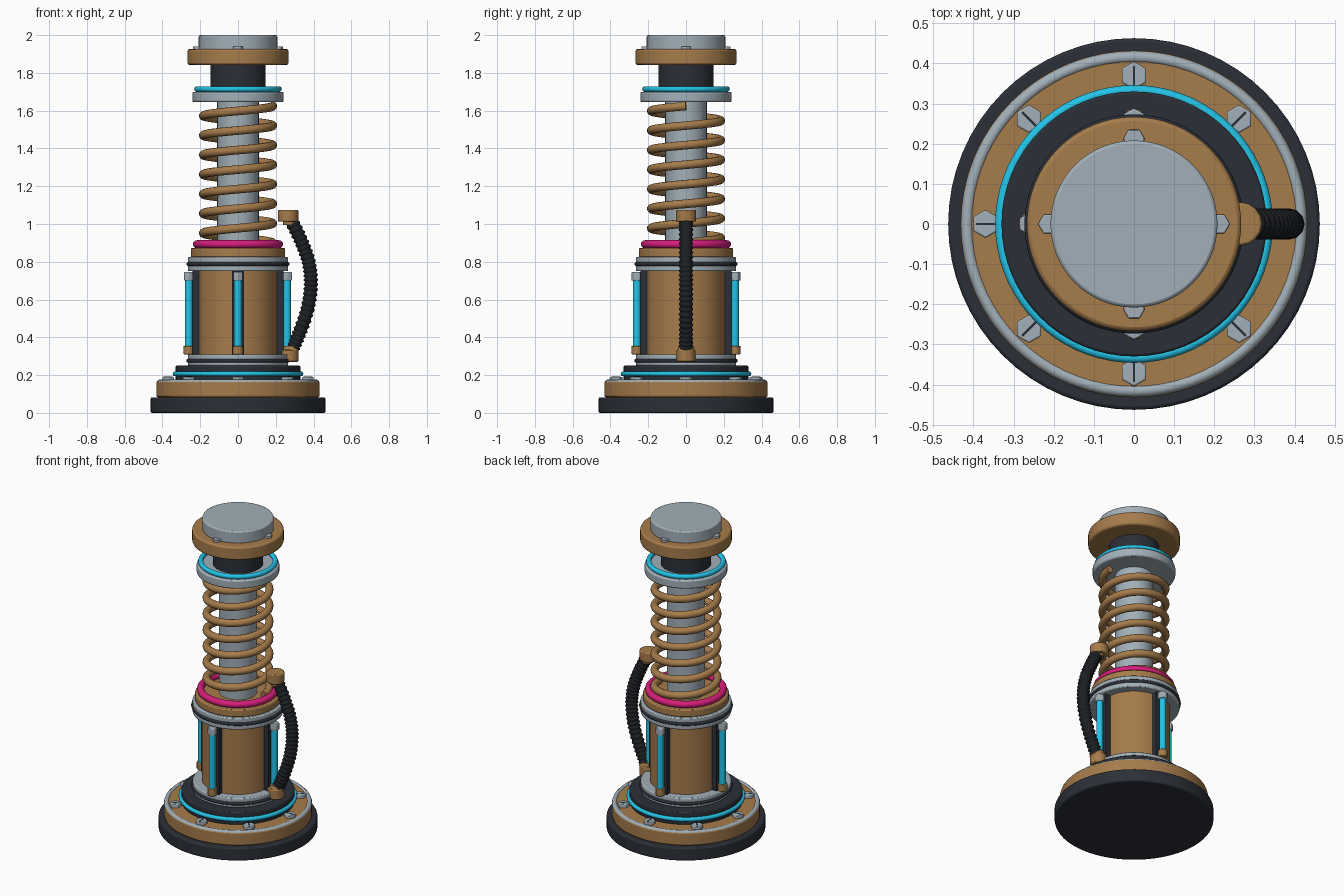
import bpy
from math import sin, cos, pi, radians

if "Cube" in bpy.data.objects:
    bpy.data.objects.remove(bpy.data.objects["Cube"])


def material(name, rgb):
    m = bpy.data.materials.new(name)
    m.diffuse_color = (*rgb, 1)
    m.use_nodes = True
    m.node_tree.nodes["Principled BSDF"].inputs["Base Color"].default_value = m.diffuse_color
    return m


GREY = material("steel", (0.36, 0.43, 0.48))
BRONZE = material("bronze", (0.38, 0.20, 0.07))
DARK = material("dark_metal", (0.024, 0.029, 0.038))
RUBBER = material("rubber", (0.012, 0.014, 0.017))
CYAN = material("cyan", (0.017, 0.55, 0.80))
PINK = material("magenta", (0.68, 0.013, 0.20))


def finish(name, mat, bevel=0.0):
    ob = bpy.context.object
    ob.name = name
    ob.data.materials.append(mat)
    bpy.ops.object.shade_smooth_by_angle(angle=radians(35))
    if bevel:
        b = ob.modifiers.new("Bevel", "BEVEL")
        b.width, b.segments, b.limit_method = bevel, 2, "ANGLE"
        b.angle_limit = radians(50)
    return ob


def disc(name, mat, r, z0, z1, x=0, y=0, sides=64, bevel=0.006, turn=0, r_top=None):
    bpy.ops.mesh.primitive_cone_add(vertices=sides, radius1=r, radius2=r if r_top is None else r_top,
                                    depth=z1 - z0, location=(x, y, (z0 + z1) / 2), rotation=(0, 0, turn))
    return finish(name, mat, bevel)


def ring(name, mat, R, r, z):
    bpy.ops.mesh.primitive_torus_add(major_radius=R, minor_radius=r, major_segments=72,
                                     minor_segments=12, location=(0, 0, z))
    return finish(name, mat)


def box(name, mat, size, loc, turn):
    bpy.ops.mesh.primitive_cube_add(size=1, location=loc, rotation=(0, 0, turn))
    bpy.context.object.scale = size
    return finish(name, mat)


def tube(name, mat, pts, r, radii=None):
    cu = bpy.data.curves.new(name, "CURVE")
    cu.dimensions, cu.bevel_depth, cu.bevel_resolution, cu.use_fill_caps = "3D", r, 4, True
    sp = cu.splines.new("POLY")
    sp.points.add(len(pts) - 1)
    for i, p in enumerate(pts):
        sp.points[i].co = (*p, 1)
        sp.points[i].radius = radii[i] if radii else 1
    sp.use_smooth = True
    ob = bpy.data.objects.new(name, cu)
    bpy.context.collection.objects.link(ob)
    cu.materials.append(mat)
    return ob


# Base
disc("base_foot", DARK, 0.463, 0, 0.082, bevel=0.008)
disc("base_plate", BRONZE, 0.432, 0.082, 0.17, bevel=0.01)
ring("base_trim", GREY, 0.416, 0.015, 0.161)
disc("base_step", DARK, 0.33, 0.17, 0.25)
ring("base_glow_ring", CYAN, 0.333, 0.013, 0.207)

# Slotted hex bolts around the base
for i in range(8):
    a = i * pi / 4
    x, y = 0.37 * cos(a), 0.37 * sin(a)
    disc(f"base_bolt_{i}", GREY, 0.035, 0.165, 0.19, x, y, 6, 0.004)
    box(f"bolt_slot_{i}", DARK, (0.048, 0.006, 0.004), (x, y, 0.1895), a)

# Cylinder body with flanges
disc("lower_flange", GREY, 0.265, 0.25, 0.31)
ring("lower_seal", DARK, 0.262, 0.011, 0.276)
disc("cylinder_body", BRONZE, 0.21, 0.30, 0.76, bevel=0)
disc("upper_flange", GREY, 0.265, 0.75, 0.825)
ring("upper_seal", DARK, 0.262, 0.011, 0.788)
disc("collar", BRONZE, 0.25, 0.825, 0.872)
ring("collar_ring", PINK, 0.218, 0.021, 0.893)

# Glowing side rods with backing ribs and end caps
for i in range(4):
    a = i * pi / 2
    c, s = cos(a), sin(a)
    box(f"rib_{i}", DARK, (0.06, 0.065, 0.45), (0.21 * c, 0.21 * s, 0.53), a)
    x, y = 0.26 * c, 0.26 * s
    disc(f"side_rod_{i}", CYAN, 0.02, 0.33, 0.72, x, y, 16, 0)
    disc(f"rod_cap_top_{i}", GREY, 0.029, 0.70, 0.745, x, y, 6, 0.004)
    disc(f"rod_cap_bottom_{i}", BRONZE, 0.028, 0.31, 0.355, x, y, 12, 0.004)

# Piston rod and coil spring
disc("piston_rod", GREY, 0.11, 0.86, 1.70, bevel=0)
TURNS, STEPS = 7, 40
tube("spring", BRONZE, [(0.184 * cos(2 * pi * t / STEPS), 0.184 * sin(2 * pi * t / STEPS),
                         0.90 + 0.1035 * t / STEPS) for t in range(TURNS * STEPS + 1)], 0.023)

# Spring seat and head
disc("spring_seat", GREY, 0.241, 1.645, 1.70, bevel=0.008)
ring("seat_glow_ring", CYAN, 0.217, 0.015, 1.714)
disc("head_neck", DARK, 0.146, 1.69, 1.85)
disc("head_flange", BRONZE, 0.267, 1.842, 1.926, bevel=0.01)
disc("head_cap", GREY, 0.208, 1.92, 2.0, bevel=0.008)
for i in range(4):
    a = i * pi / 2
    disc(f"head_bolt_{i}", GREY, 0.027, 1.92, 1.94, 0.212 * cos(a), 0.212 * sin(a), 6, 0.003, pi / 6)

# Ribbed hose along a smooth arc, with end fittings
key = [(0.275, 1.03), (0.33, 0.92), (0.374, 0.80), (0.386, 0.68), (0.368, 0.55), (0.322, 0.415), (0.28, 0.325)]
path = []
for i in range(len(key) - 1):
    p = [key[max(0, min(len(key) - 1, i + k))] for k in (-1, 0, 1, 2)]
    for j in range(20):
        t = j / 20
        x, z = (0.5 * (2 * b + (c - a) * t + (2 * a - 5 * b + 4 * c - d) * t * t
                       + (3 * b - a - 3 * c + d) * t ** 3) for a, b, c, d in zip(*p))
        path.append((x, 0, z))
path.append((key[-1][0], 0, key[-1][1]))
tube("hose", RUBBER, path, 0.035, [1 + 0.12 * (1, 0, -1, 0)[i % 4] for i in range(len(path))])
disc("hose_fitting_top", BRONZE, 0.054, 1.012, 1.075, 0.265, 0, 16)
disc("hose_neck_top", BRONZE, 0.036, 0.995, 1.02, 0.275, 0, 16, 0)
disc("hose_fitting_bottom", BRONZE, 0.05, 0.27, 0.335, 0.27, 0, 16)
disc("hose_neck_bottom", BRONZE, 0.046, 0.33, 0.355, 0.278, 0, 16, 0, 0, 0.038)
